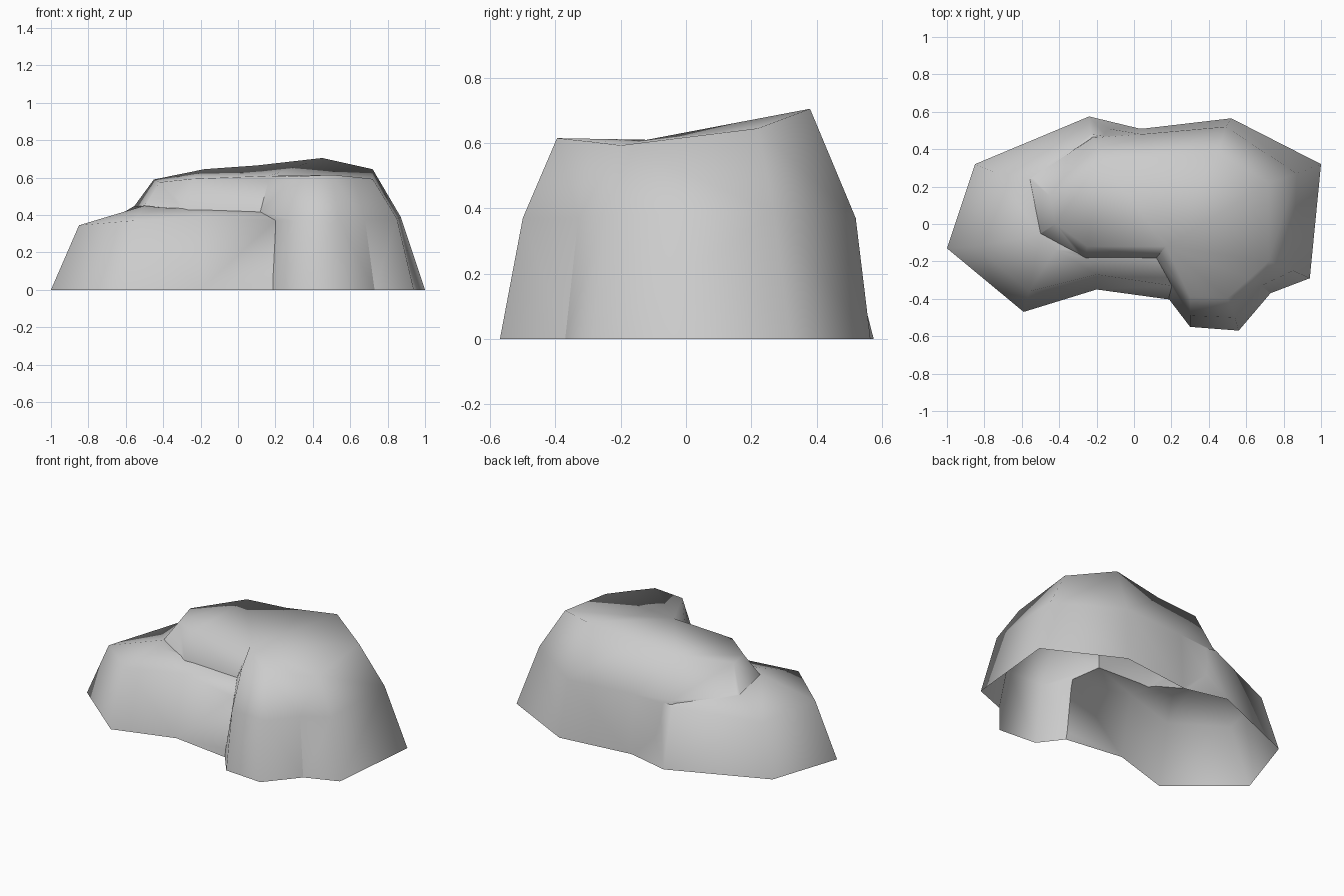
import bpy
import bmesh
from math import radians

cube = bpy.data.objects.get("Cube")
if cube:
    bpy.data.objects.remove(cube, do_unlink=True)

# Single stone colour
GREY = (0.6, 0.6, 0.6, 1.0)
stone = bpy.data.materials.new("stone grey")
stone.use_nodes = True
stone.diffuse_color = GREY
for node in stone.node_tree.nodes:
    if node.type == "BSDF_PRINCIPLED":
        node.inputs["Base Color"].default_value = GREY


def build_boulder(name, columns):
    """Loft a closed boulder; each column is a foot, a shoulder and a rim point."""
    bm = bmesh.new()
    rings = [[bm.verts.new((*point, 0)[:3]) for point in level] for level in zip(*columns)]
    count = len(columns)
    for lower, upper in zip(rings, rings[1:]):
        for i in range(count):
            j = (i + 1) % count
            bm.faces.new((lower[i], lower[j], upper[j], upper[i]))
    bm.faces.new(rings[0])
    bm.faces.new(rings[-1])
    bmesh.ops.recalc_face_normals(bm, faces=bm.faces)
    bmesh.ops.triangulate(bm, faces=bm.faces, quad_method="BEAUTY", ngon_method="BEAUTY")
    mesh = bpy.data.meshes.new(name)
    bm.to_mesh(mesh)
    bm.free()
    mesh.materials.append(stone)
    boulder = bpy.data.objects.new(name, mesh)
    bpy.context.collection.objects.link(boulder)
    return boulder


# Tall boulder, counter-clockwise from the back corner of its +x side
tall_boulder = build_boulder("boulder_pair", [
    ((1, .32), (.87, .27, .39), (.72, .22, .645)),
    ((.52, .565), (.49, .52, .37), (.45, .38, .705)),
    ((.05, .51), (.04, .48, .38), (.1, .35, .665)),
    ((-.26, .53), (-.22, .46, .4), (-.18, .35, .645)),
    ((-.62, .28), (-.56, .24, .44), (-.45, .15, .59)),
    ((-.58, -.06), (-.5, -.05, .45), (-.42, 0, .575)),
    ((-.28, -.25), (-.26, -.18, .43), (-.25, -.12, .593)),
    ((.17, -.38), (.12, -.18, .42), (.17, -.12, .61)),
    ((.3, -.55), (.3, -.49, .37), (.3, -.39, .606)),
    ((.56, -.57), (.54, -.5, .37), (.5, -.395, .615)),
    ((.73, -.37), (.68, -.33, .37), (.62, -.29, .604)),
    ((.94, -.29), (.85, -.25, .38), (.72, -.2, .593)),
])

# Low boulder, buried in the tall one on its +x side
low_boulder = build_boulder("low_boulder_helper", [
    ((.3, .4), (.3, .38, .37), (.1, .2, .43)),
    ((.05, .505), (.03, .44, .37), (0, .25, .44)),
    ((-.24, .575), (-.23, .48, .37), (-.3, .32, .44)),
    ((-.85, .32), (-.75, .28, .33), (-.56, .24, .445)),
    ((-1, -.13), (-.85, -.12, .345), (-.5, -.06, .45)),
    ((-.59, -.47), (-.56, -.36, .37), (-.42, -.14, .44)),
    ((-.2, -.35), (-.2, -.27, .39), (-.2, -.17, .432)),
    ((.2, -.405), (.2, -.33, .37), (.15, -.17, .42)),
])
low_boulder.hide_render = True

# Fuse both boulders into one shell
fuse = tall_boulder.modifiers.new("fuse", "BOOLEAN")
fuse.operation = "UNION"
fuse.solver = "EXACT"
fuse.object = low_boulder
bpy.context.view_layer.update()
evaluated = tall_boulder.evaluated_get(bpy.context.evaluated_depsgraph_get())
shell = bpy.data.meshes.new_from_object(evaluated)
tall_boulder.modifiers.clear()
tall_boulder.data = shell
bpy.data.objects.remove(low_boulder, do_unlink=True)

# Open the underside, smooth the stone and keep the seams crisp
bm = bmesh.new()
bm.from_mesh(shell)
bmesh.ops.remove_doubles(bm, verts=bm.verts, dist=.0005)
underside = [f for f in bm.faces if max(v.co.z for v in f.verts) < .001]
bmesh.ops.delete(bm, geom=underside, context="FACES")
for face in bm.faces:
    face.smooth = True
for edge in bm.edges:
    if len(edge.link_faces) == 2:
        edge.smooth = edge.calc_face_angle_signed(0) > -radians(25)
bm.to_mesh(shell)
bm.free()
